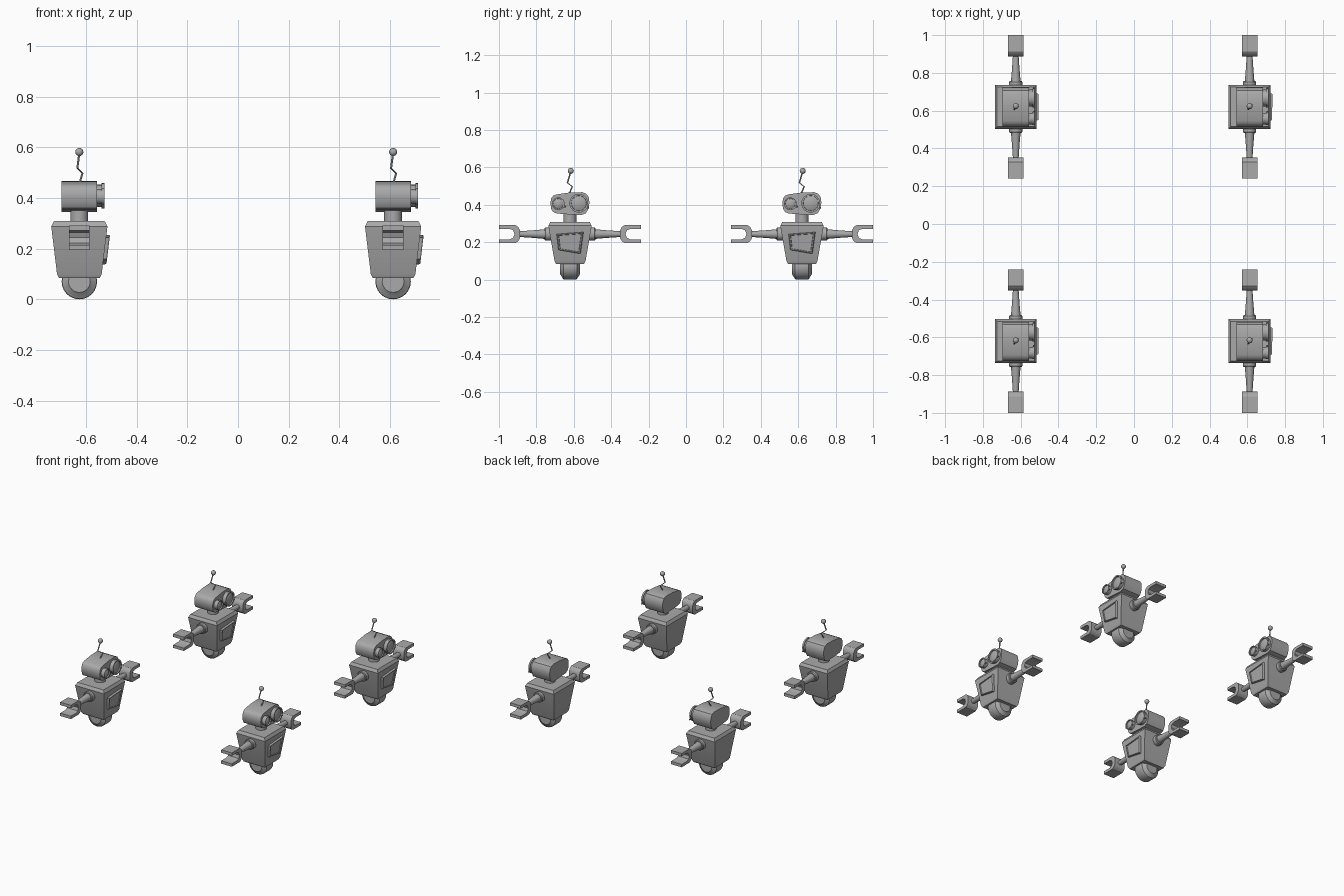
import bpy, bmesh, math
from mathutils import Vector

if "Cube" in bpy.data.objects:
    bpy.data.objects.remove(bpy.data.objects["Cube"])

grey = bpy.data.materials.new("plain grey")
grey.diffuse_color = (0.4, 0.4, 0.4, 1)
grey.use_nodes = True
grey.node_tree.nodes["Principled BSDF"].inputs["Base Color"].default_value = grey.diffuse_color
parts = []


def loft(name, rings):
    """Skin a list of equal-length point rings and cap both ends."""
    bm = bmesh.new()
    vs = [[bm.verts.new(p) for p in ring] for ring in rings]
    for a, b in zip(vs, vs[1:]):
        for i in range(len(a)):
            j = (i + 1) % len(a)
            bm.faces.new((a[i], a[j], b[j], b[i]))
    bm.faces.new(vs[0][::-1])
    bm.faces.new(vs[-1])
    bmesh.ops.recalc_face_normals(bm, faces=bm.faces)
    me = bpy.data.meshes.new(name)
    bm.to_mesh(me)
    bm.free()
    me.materials.append(grey)
    ob = bpy.data.objects.new(name, me)
    bpy.context.collection.objects.link(ob)
    parts.append(ob)
    return ob


def circle(centre, axis, r, n):
    """Points of a circle around the x, y or z axis."""
    u, v = [(1, 2), (2, 0), (0, 1)][axis]
    pts = []
    for k in range(n):
        t = 2 * math.pi * k / n
        p = Vector(centre)
        p[u] += r * math.cos(t)
        p[v] += r * math.sin(t)
        pts.append(p)
    return pts


def spin(name, centre, axis, profile, n=24):
    """Solid of revolution from (distance along axis, radius) pairs."""
    rings = []
    for d, r in profile:
        c = Vector(centre)
        c[axis] += d
        rings.append(circle(c, axis, r, n))
    return loft(name, rings)


# Tapered body with bevelled top and bottom
loft("body", [[(-hx, -hy, z), (hx, -hy, z), (hx, hy, z), (-hx, hy, z)]
              for z, hx, hy in [(.083, .080, .075), (.099, .088, .083),
                                (.288, .111, .116), (.308, .100, .105)]])

# Crooked chest panel with a raised frame, lying on the sloped chest
corners = [(-.072, .243), (-.062, .158), (.056, .138), (.072, .254)]
cy = sum(c[0] for c in corners) / 4
cz = sum(c[1] for c in corners) / 4
rings = []
for s, lift in [(1, -.01), (1, .009), (.95, .014), (.86, .014), (.83, .009)]:
    ring = []
    for y, z in corners:
        y, z = cy + (y - cy) * s, cz + (z - cz) * s
        ring.append((.088 + (z - .099) * .122 + lift, y, z))
    rings.append(ring)
loft("chest_panel", rings)

# Single wheel with hub faces
spin("wheel", (0, 0, .07), 1, [(-.053, .043), (-.050, .046), (-.036, .068), (-.030, .07),
                               (.030, .07), (.036, .068), (.050, .046), (.053, .043)])

# Neck
spin("neck", (0, 0, 0), 2, [(.30, .035), (.36, .035)])

# Lopsided rounded head, extruded front to back
head = [(-.073, .455), (-.004, .465), (.066, .467), (.088, .458), (.100, .440), (.104, .41),
        (.098, .378), (.084, .354), (.060, .345), (0, .348), (-.070, .353), (-.090, .361),
        (-.101, .378), (-.105, .41), (-.101, .434), (-.090, .448)]
loft("head", [[(x, y, z) for y, z in head] for x in (-.07, .07)])

# Goggle eyes of two sizes: barrel, flange, recessed domed lens
for side, y, z, r in [("large", .047, .408, .050), ("small", -.062, .405, .034)]:
    spin(side + "_eye", (0, y, z), 0,
         [(.06, r * .88), (.088, r * .88), (.088, r), (.099, r), (.099, r * .82),
          (.091, r * .80), (.097, r * .5), (.099, r * .2)])
    spin(side + "_eye_knob", (.094, y + r * .9, z - r * .5), 1,
         [(-.008, .004), (.010, .004)], 8)

# Bent antenna with a ball tip
loft("antenna", [circle(p, 2, .004, 8) for p in
                 [(0, -.006, .455), (.012, .012, .497), (-.008, -.014, .517), (0, .004, .578)]])
ball = [(-.016 * math.cos(math.pi * k / 8), max(.0005, .016 * math.sin(math.pi * k / 8)))
        for k in range(9)]
spin("antenna_ball", (0, .004, .581), 2, ball, 16)

# Arms: shoulder collar, tapered arm and C-shaped claw on each side
claw = [(.380, .048), (.292, .048), (.277, .038), (.268, .022), (.268, -.022), (.277, -.038),
        (.292, -.048), (.380, -.048), (.380, -.028), (.322, -.028), (.304, -.020), (.297, 0),
        (.304, .020), (.322, .028), (.380, .028)]
AZ = .243
for side, s in (("left", 1), ("right", -1)):
    spin(side + "_shoulder", (0, 0, AZ), 1, [(s * .10, .035), (s * .132, .035), (s * .137, .031)])
    spin(side + "_arm", (0, 0, AZ), 1, [(s * .13, .026), (s * .20, .020), (s * .275, .015)])
    loft(side + "_claw", [[(x, s * y, AZ + z) for y, z in claw] for x in (-.041, .041)])

# Smooth the round parts, keep hard edges
for ob in parts:
    ob.select_set(True)
bpy.context.view_layer.objects.active = parts[0]
bpy.ops.object.shade_smooth_by_angle(angle=math.radians(32))

# Four identical robots in a square
spots = [(-.626, -.62), (.612, -.62), (-.626, .62), (.612, .62)]
for ob in list(parts):
    for i, (x, y) in enumerate(spots):
        o = ob
        if i:
            o = ob.copy()
            bpy.context.collection.objects.link(o)
            o.name = f"{ob.name}_{i + 1}"
        o.location = (x, y, 0)
